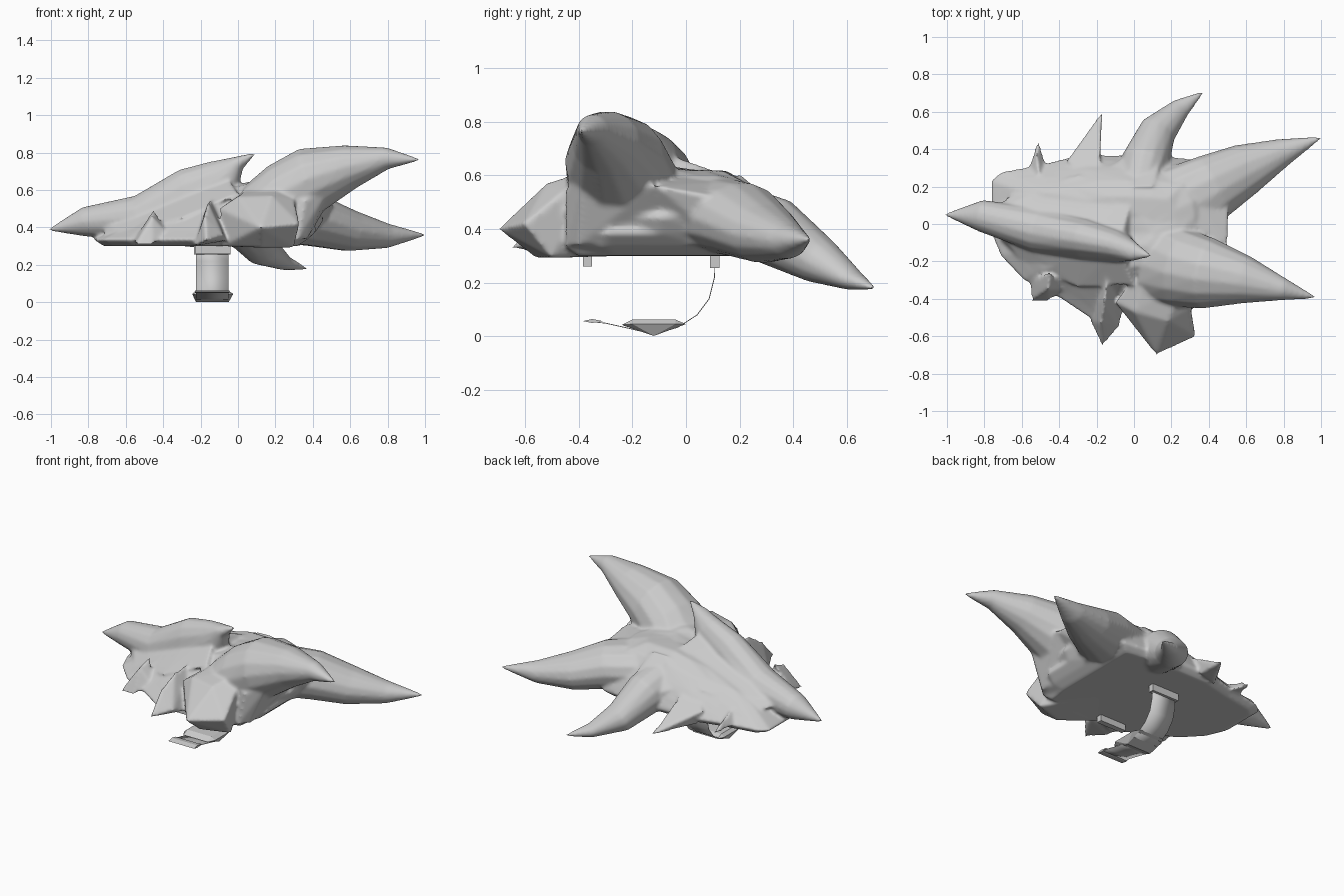
import bpy, bmesh, math
from mathutils import Vector

if "Cube" in bpy.data.objects:
    bpy.data.objects.remove(bpy.data.objects["Cube"])

grey = bpy.data.materials.new("plain_grey")
grey.diffuse_color = (0.6, 0.6, 0.6, 1)
grey.use_nodes = True
grey.node_tree.nodes["Principled BSDF"].inputs["Base Color"].default_value = grey.diffuse_color


def finish(bm, name, smooth=True):
    bmesh.ops.recalc_face_normals(bm, faces=bm.faces)
    me = bpy.data.meshes.new(name)
    bm.to_mesh(me)
    bm.free()
    me.materials.append(grey)
    ob = bpy.data.objects.new(name, me)
    bpy.context.collection.objects.link(ob)
    for p in me.polygons:
        p.use_smooth = smooth
    return ob


def bridge(bm, rings):
    """Skin a list of closed rings and cap both ends."""
    for a, b in zip(rings, rings[1:]):
        n = len(a)
        for i in range(n):
            j = (i + 1) % n
            bm.faces.new((a[i], a[j], b[j], b[i]))
    bm.faces.new(rings[0])
    bm.faces.new(rings[-1])


def horn(bm, sections, n=14):
    """Tapering horn through (x, y, z, half width, half height) sections."""
    pts = [Vector(s[:3]) for s in sections]
    rings = []
    for k, s in enumerate(sections):
        d = (pts[min(k + 1, len(pts) - 1)] - pts[max(k - 1, 0)]).normalized()
        side = d.cross(Vector((0, 0, 1))).normalized()
        up = side.cross(d)
        w, h = max(s[3], 0.006), max(s[4], 0.006)
        rings.append([bm.verts.new(pts[k] + side * w * math.cos(2 * math.pi * i / n)
                                   + up * h * math.sin(2 * math.pi * i / n)) for i in range(n)])
    bridge(bm, rings)


def hull(bm, pts):
    vs = [bm.verts.new(p) for p in pts]
    r = bmesh.ops.convex_hull(bm, input=vs)
    junk = [g for g in r["geom_interior"] if isinstance(g, bmesh.types.BMVert)]
    bmesh.ops.delete(bm, geom=junk, context='VERTS')


shell = bmesh.new()

# domed body: scaled copies of the rim, higher towards +x, undercut on the right
rim = [(-.77, .235), (-.72, .28), (-.5, .32), (-.3, .37), (-.05, .37), (.2, .36), (.4, .34), (.48, .2),
       (.5, .08), (.51, -.1), (.44, -.3), (.32, -.45), (0, -.47), (-.1, -.45), (-.22, -.52),
       (-.4, -.4), (-.6, -.3), (-.72, -.17), (-.77, -.05), (-.77, .08)]


def top(x, y):
    z = min(0.63 + 0.27 * x, 0.675, .62 + .3 * max(0, -y))
    return z - 0.5 * max(0, abs(y + 0.03) - 0.2)


rings = [[shell.verts.new((min(x, .34) * .93, y * .9, .3)) for x, y in rim]]
for s, limit in ((1, .37), (.96, .42), (.9, 1), (.8, 1), (.65, 1), (.45, 1), (.2, 1)):
    ring = []
    for x, y in rim:
        px, py = min(x * s, limit), -.03 + (y + .03) * s
        power = 6 if y > 0 else 4
        ring.append(shell.verts.new((px, py, .335 + (top(px, py) - .335) * (1 - s ** power))))
    rings.append(ring)
bridge(shell, rings)

# front beak
hull(shell, [(.12, -.7, .4), (.33, -.605, .42), (.12, -.56, .292), (.3, -.5, .292), (.3, -.45, .55),
             (0, -.47, .565), (-.1, -.42, .5), (-.08, -.42, .3), (.18, -.52, .57),
             (.1, -.15, .64), (.1, -.2, .3), (.28, -.3, .64)])

# sloping flank under the raised horn
hull(shell, [(.32, -.45, .34), (.37, -.4, .34), (.34, -.05, .34), (.36, -.45, .54), (.5, -.38, .63),
             (.5, -.12, .56), (.2, -.1, .64), (.2, -.4, .62)])
# saddle between the two right horns
hull(shell, [(.3, 0, .6), (.3, .2, .58), (.5, -.11, .56), (.51, .11, .52), (.33, -.1, .34),
             (.33, .2, .32), (.45, .15, .34)])
# tent-like slopes either side of the crest
hull(shell, [(-.8, .05, .45), (-.25, -.08, .65), (-.08, -.12, .7), (-.6, -.2, .38), (-.3, -.34, .45),
             (0, -.33, .58), (-.6, .2, .4), (-.3, .26, .48), (0, .18, .59), (-.4, -.05, .31), (-.7, -.1, .36)])
# raised flap at the root of the back horn
hull(shell, [(0, .2, .6), (.1, .2, .605), (.165, .39, .44), (.16, .36, .33), (-.05, .36, .43),
             (-.28, .2, .52), (-.05, .36, .31), (-.3, .1, .4), (.1, .1, .4)])

# crest and the three large horns
horn(shell, [(-1.01, .05, .388, 0, 0), (-.82, .045, .43, .085, .08), (-.52, -.03, .45, .12, .125),
             (-.25, -.08, .57, .11, .155), (-.08, -.12, .65, .085, .125), (.0, -.15, .745, .05, .04),
             (.09, -.17, .795, 0, 0)])
horn(shell, [(.15, -.2, .48, .24, .18), (.27, -.24, .58, .21, .185), (.4, -.265, .66, .19, .178),
             (.6, -.3, .725, .128, .12), (.8, -.35, .77, .06, .058), (.97, -.393, .762, 0, 0)])
horn(shell, [(.2, .08, .46, .22, .14), (.42, .2, .435, .18, .14), (.6, .295, .382, .14, .112),
             (.8, .385, .355, .075, .066), (1.0, .462, .36, 0, 0)])
horn(shell, [(.02, .15, .46, .12, .12), (.06, .33, .39, .13, .13),
             (.13, .5, .28, .1, .088), (.25, .62, .21, .055, .04), (.37, .706, .177, 0, 0)])

# small pointed spikes along the rim
for pts in (
        [(-.165, .612, .28), (-.265, .45, .35), (-.36, .34, .39), (-.18, .34, .43), (-.19, .38, .31),
         (-.32, .35, .3), (-.22, .2, .5)],
        [(-.51, .465, .32), (-.56, .31, .34), (-.465, .3, .33), (-.5, .2, .43), (-.52, .37, .38)],
        [(-.17, -.655, .33), (-.235, -.52, .3), (-.06, -.47, .33), (-.16, -.42, .535), (-.08, -.55, .36),
         (-.24, -.4, .3), (-.14, -.25, .56), (-.18, -.53, .46)],
        [(-.55, -.41, .31), (-.455, -.41, .31), (-.56, -.31, .33), (-.36, -.35, .35), (-.45, -.25, .5),
         (-.46, -.35, .46)]):
    hull(shell, pts)

shell_ob = finish(shell, "shoulder_shell")
# melt the parts into one skin
rm = shell_ob.modifiers.new("fuse", 'REMESH')
rm.mode, rm.voxel_size, rm.use_smooth_shade = 'VOXEL', 0.01, True
sm = shell_ob.modifiers.new("blend", 'SMOOTH')
sm.factor, sm.iterations = 0.5, 8

# hanging strap: a thin ribbon
strap = bmesh.new()
path = [(.107, .29), (.105, .22), (.085, .14), (.04, .08), (-.03, .035), (-.12, .008), (-.21, .03),
        (-.3, .05), (-.37, .057)]
rows = [[strap.verts.new((x, y, z)) for x in (-.225, -.05)] for y, z in path]
for a, b in zip(rows, rows[1:]):
    strap.faces.new((a[0], a[1], b[1], b[0]))
finish(strap, "strap").modifiers.new("thickness", 'SOLIDIFY').thickness = 0.003


def plate(name, x, y, z):
    bm = bmesh.new()
    bmesh.ops.create_cube(bm, size=1)
    for v in bm.verts:
        v.co = [lo + (c + .5) * (hi - lo) for c, (lo, hi) in zip(v.co, (x, y, z))]
    finish(bm, name, False)


# strap fixings under the shell
plate("front_loop", (-.23, -.04), (-.385, -.35), (.26, .31))
plate("rear_loop", (-.235, -.04), (.09, .125), (.255, .31))

# buckle and strap tip
buckle = bmesh.new()
hull(buckle, [(x, y, z) for x in (-.225, -.05) for y, z in
              ((-.24, .042), (-.2, .062), (-.04, .062), (0, .045), (-.12, .001))]
     + [(x, y, .045) for x in (-.245, -.025) for y in (-.2, -.04)])
finish(buckle, "buckle", False)
tip = bmesh.new()
hull(tip, [(x, y, z) for x in (-.23, -.045) for y, z in
           ((-.385, .056), (-.35, .064), (-.31, .056), (-.35, .049))])
finish(tip, "strap_tip", False)
